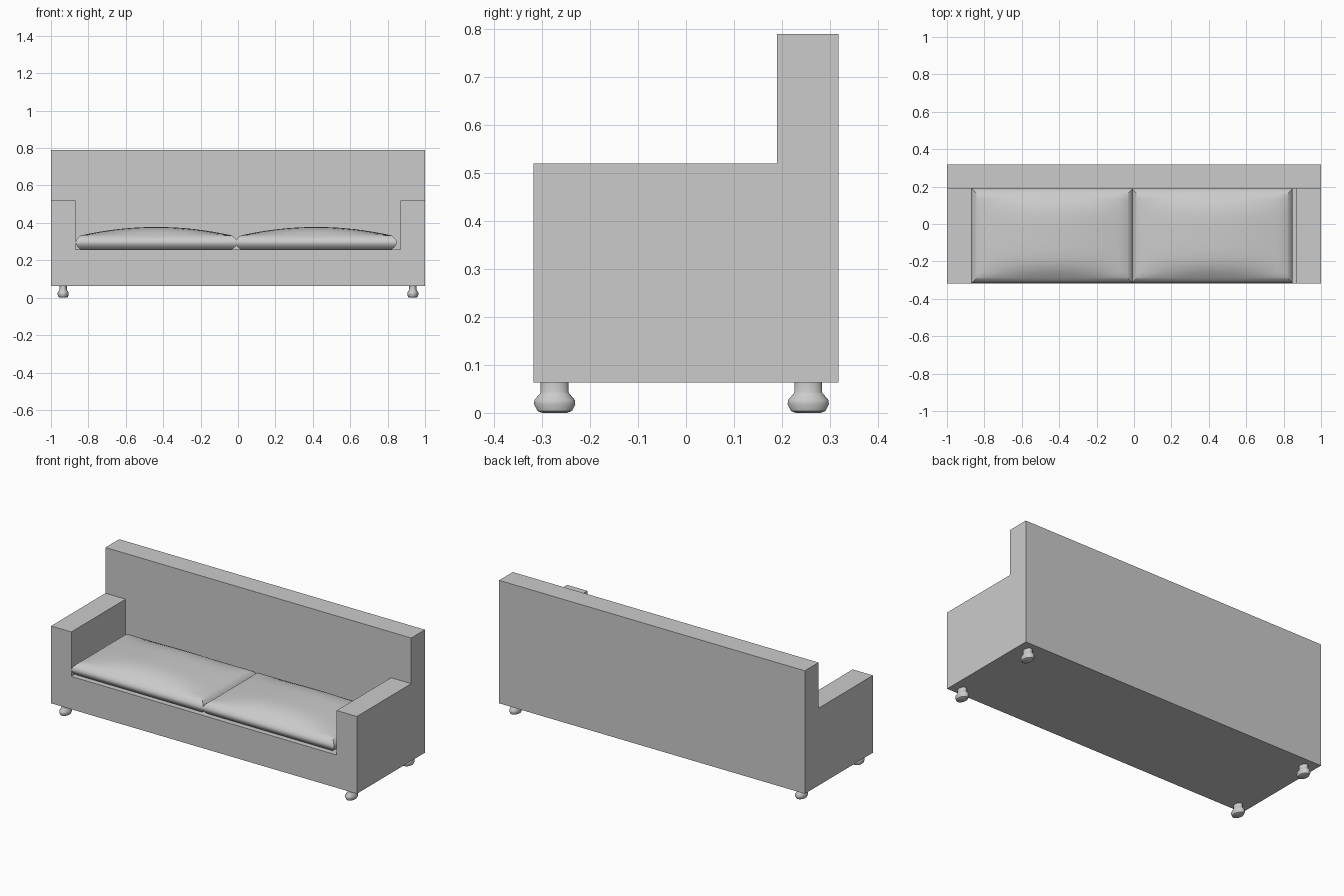
import bpy, bmesh, math

if "Cube" in bpy.data.objects:
    bpy.data.objects.remove(bpy.data.objects["Cube"])


def finish(name, bm, smooth=False):
    bmesh.ops.recalc_face_normals(bm, faces=bm.faces)
    me = bpy.data.meshes.new(name)
    bm.to_mesh(me)
    bm.free()
    ob = bpy.data.objects.new(name, me)
    bpy.context.collection.objects.link(ob)
    if smooth:
        bpy.ops.object.select_all(action='DESELECT')
        ob.select_set(True)
        bpy.context.view_layer.objects.active = ob
        bpy.ops.object.shade_smooth_by_angle(angle=math.radians(40))
    return ob


def extrude_y(name, profile, y0, y1):
    """Extrude an (x, z) outline from y0 to y1."""
    bm = bmesh.new()
    face = bm.faces.new([bm.verts.new((x, y0, z)) for x, z in profile])
    out = bmesh.ops.extrude_face_region(bm, geom=[face])
    for v in out["geom"]:
        if isinstance(v, bmesh.types.BMVert):
            v.co.y = y1
    return finish(name, bm)


def cushion(name, x0, x1):
    """Box with bulging sides and a domed top."""
    cx, hx = (x0 + x1) / 2, (x1 - x0) / 2
    cy, hy = -0.0625, 0.2525
    bm = bmesh.new()
    bmesh.ops.create_cube(bm, size=2)
    bmesh.ops.subdivide_edges(bm, edges=bm.edges[:], cuts=15, use_grid_fill=True)
    for v in bm.verts:
        u, w, t = v.co
        inset = 0.028 * t * t
        z = 0.295 + 0.038 * t
        if t > 0:
            z += 0.045 * t * (1 - u * u) * (1 - w ** 4)
        v.co = (cx + u * (hx - inset), cy + w * (hy - inset), z)
    return finish(name, bm, True)


def foot(name, x, y):
    """Turned foot, narrower in x than in y."""
    profile = [(0, 0), (0.026, 0), (0.036, 0.004), (0.043, 0.018), (0.042, 0.027),
               (0.03, 0.041), (0.029, 0.043), (0.029, 0.064), (0, 0.064)]
    bm = bmesh.new()
    vs = [bm.verts.new((r, 0, z)) for r, z in profile]
    edges = [bm.edges.new(p) for p in zip(vs, vs[1:])]
    bmesh.ops.spin(bm, geom=vs + edges, cent=(0, 0, 0), axis=(0, 0, 1),
                   angle=2 * math.pi, steps=20)
    bmesh.ops.remove_doubles(bm, verts=bm.verts, dist=1e-5)
    for v in bm.verts:
        v.co.x = v.co.x * 0.7 + x
        v.co.y += y
    return finish(name, bm, True)


# Base and arms in one U-shaped piece
extrude_y("base_and_arms", [(-1, 0.063), (1, 0.063), (1, 0.52), (0.868, 0.52),
          (0.868, 0.257), (-0.868, 0.257), (-0.868, 0.52), (-1, 0.52)], -0.318, 0.19)

# Backrest
extrude_y("backrest", [(-1, 0.063), (1, 0.063), (1, 0.79), (-1, 0.79)], 0.19, 0.318)

# Seat cushions
cushion("left_cushion", -0.868, -0.006)
cushion("right_cushion", -0.012, 0.848)

# Feet
for side, x in (("left", -0.935), ("right", 0.935)):
    foot(side + "_front_foot", x, -0.274)
    foot(side + "_back_foot", x, 0.255)
